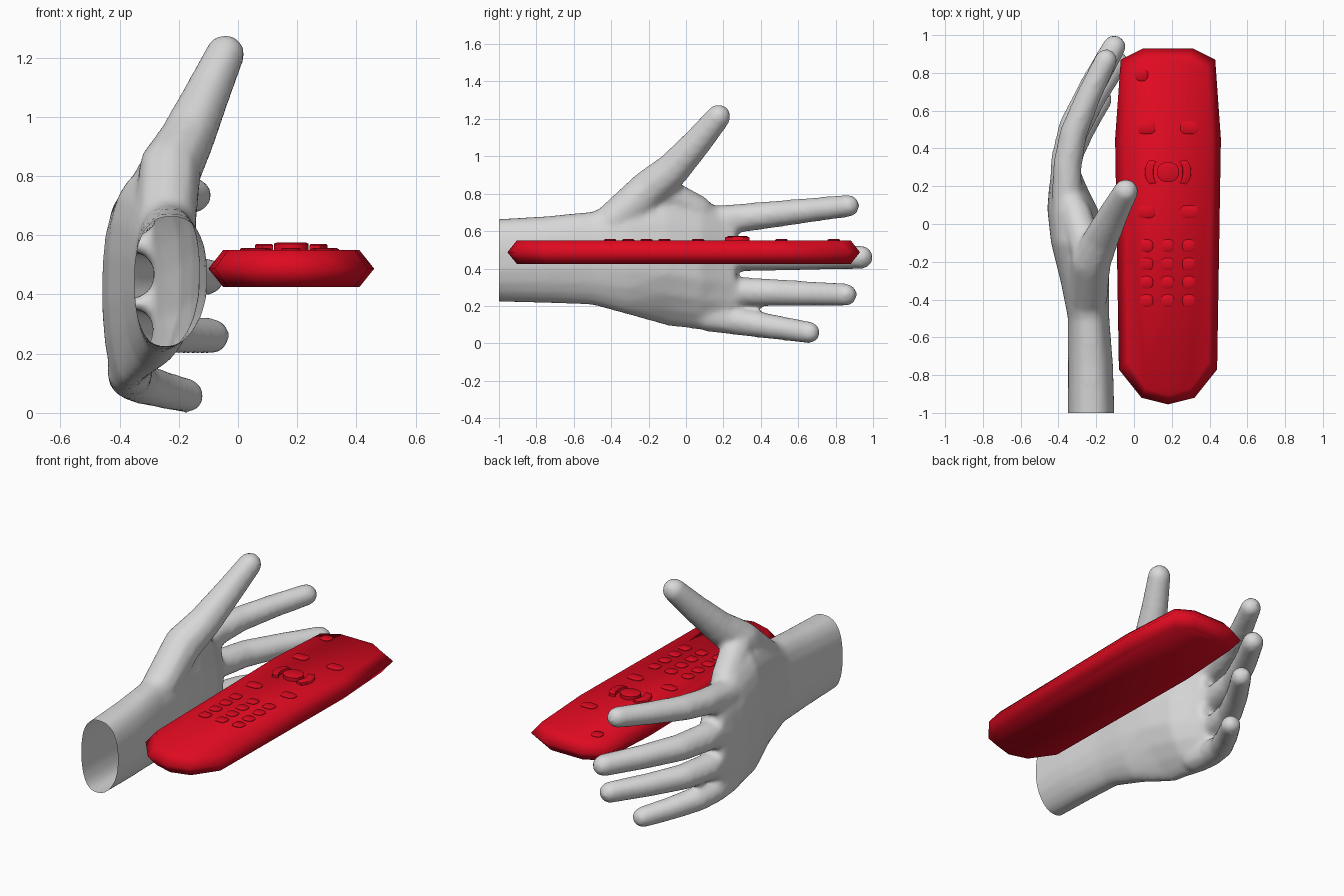
import bpy, bmesh, math
from mathutils import Vector

cube = bpy.data.objects.get("Cube")
if cube:
    bpy.data.objects.remove(cube, do_unlink=True)


def material(name, colour):
    m = bpy.data.materials.new(name)
    m.use_nodes = True
    m.diffuse_color = colour
    m.node_tree.nodes["Principled BSDF"].inputs["Base Color"].default_value = colour
    return m


red = material("remote red", (0.74, 0.003, 0.015, 1))
grey = material("hand grey", (0.69, 0.69, 0.69, 1))


def loft(bm, rings):
    """Closed skin over rings of equal point count."""
    loops = [[bm.verts.new(p) for p in ring] for ring in rings]
    n = len(loops[0])
    for a, b in zip(loops, loops[1:]):
        for i in range(n):
            bm.faces.new((a[i], a[(i + 1) % n], b[(i + 1) % n], b[i]))
    bm.faces.new(loops[0])
    bm.faces.new(loops[-1])


def finish(bm, name, mat, angle):
    bmesh.ops.recalc_face_normals(bm, faces=bm.faces[:])
    me = bpy.data.meshes.new(name)
    bm.to_mesh(me)
    bm.free()
    me.materials.append(mat)
    ob = bpy.data.objects.new(name, me)
    bpy.context.collection.objects.link(ob)
    smooth(ob, angle)
    return ob


def smooth(ob, angle):
    bpy.ops.object.select_all(action='DESELECT')
    ob.select_set(True)
    bpy.context.view_layer.objects.active = ob
    bpy.ops.object.shade_smooth_by_angle(angle=math.radians(angle))


def rounded(cx, cy, w, h, power, n=16):
    """Superellipse outline, w and h being half sizes."""
    pts = []
    for i in range(n):
        a = math.tau * (i + 0.5) / n
        c, s = math.cos(a), math.sin(a)
        pts.append((cx + w * math.copysign(abs(c) ** power, c),
                    cy + h * math.copysign(abs(s) ** power, s)))
    return pts


# Remote body: chamfered slab
half = [(0.13, 0.93), (0.25, 0.87), (0.28, 0.45), (0.26, -0.77), (0.14, -0.92)]
outline = [(0.18 + x, y) for x, y in half] + [(0.18, -0.955)] \
    + [(0.18 - x, y) for x, y in reversed(half)]


def inset(k):
    return [(0.18 + (x - 0.18) * (1 - k / 0.28), y * (1 - k / 0.95)) for x, y in outline]


bm = bmesh.new()
loft(bm, [[(x, y, z) for x, y in inset(k)]
          for k, z in ((0.05, 0.425), (0.0, 0.487), (0.05, 0.55))])
finish(bm, "remote_body", red, 120)


# Buttons: small domed prisms
def button(name, pts, top):
    cx = sum(p[0] for p in pts) / len(pts)
    cy = sum(p[1] for p in pts) / len(pts)
    bm = bmesh.new()
    loft(bm, [[(cx + (x - cx) * k, cy + (y - cy) * k, z) for x, y in pts]
              for k, z in ((1, 0.54), (1, top - 0.004), (0.85, top))])
    finish(bm, name, red, 50)


button("power_button", rounded(0.04, 0.79, 0.034, 0.034, 0.8), 0.557)
for y in (0.51, 0.065):
    for x in (0.065, 0.293):
        button("oval_button", rounded(x, y, 0.048, 0.034, 0.7), 0.557)
for row in range(4):
    for col in range(3):
        button("number_button",
               rounded(0.066 + col * 0.112, -0.115 - row * 0.097, 0.034, 0.033, 0.7), 0.557)
button("centre_button", rounded(0.18, 0.275, 0.06, 0.055, 1), 0.575)
for side in (-1, 1):
    arc = [math.radians(a) for a in range(-48, 49, 12)]
    pts = [(0.18 + side * 0.123 * math.cos(a) ** 0.6, 0.275 + 0.088 * math.sin(a)) for a in arc] \
        + [(0.18 + side * 0.078 * math.cos(a) ** 0.6, 0.275 + 0.078 * math.sin(a))
           for a in reversed(arc)]
    button("arrow_button", pts, 0.57)

# Hand: wrist and palm as one loft along y (y, back, front, low, high, lean of the low edge)
bm = bmesh.new()
palm = [(-1.1, -0.35, -0.10, 0.225, 0.66, 0.02), (-0.75, -0.35, -0.11, 0.215, 0.68, 0.02),
        (-0.5, -0.35, -0.13, 0.205, 0.705, 0.02), (-0.3, -0.39, -0.13, 0.15, 0.78, 0.03),
        (-0.1, -0.44, -0.15, 0.092, 0.82, 0.07), (0.08, -0.46, -0.19, 0.07, 0.765, 0.055),
        (0.2, -0.45, -0.25, 0.07, 0.725, 0.03), (0.27, -0.435, -0.28, 0.09, 0.69, 0.015)]
sections = []
for y, back, front, low, high, lean in palm:
    mid, wide, tall = (low + high) / 2, front - back, (high - low) / 2
    section = rounded((back + front) / 2, mid, wide / 2, tall, 0.8, 20)
    sections.append([(x - 2 * lean * (x - back) / wide * max(0, (mid - z) / tall) ** 2, y, z)
                     for x, z in section])
loft(bm, sections)

# Fingers and thumb: chains of hulls between balls (x, y, z, radius)
ball = bmesh.new()
bmesh.ops.create_icosphere(ball, subdivisions=2, radius=1)
directions = [v.co.copy() for v in ball.verts]
ball.free()


def chain(points):
    for a, b in zip(points, points[1:]):
        verts = [bm.verts.new(Vector(p[:3]) + d * p[3]) for p in (a, b) for d in directions]
        res = bmesh.ops.convex_hull(bm, input=verts)
        spare = {g for g in res["geom_interior"] + res["geom_unused"]
                 if isinstance(g, bmesh.types.BMVert)}
        bmesh.ops.delete(bm, geom=list(spare), context='VERTS')


def finger(base_z, tip_z, tip_x, tip_y, back, r):
    """Straight in side view, curling towards the palm side near the tip."""
    steps = ((0.0, 0.0, 1.25), (0.25, 0.01, 1.17), (0.48, 0.16, 1.1), (0.75, 0.56, 1.0), (1, 1, 0.92))
    chain([(back + (tip_x - back) * bend, 0.12 + (tip_y - 0.12) * t,
            base_z + (tip_z - base_z) * t, r * k) for t, bend, k in steps])


finger(0.65, 0.735, -0.148, 0.868, -0.355, 0.067)
finger(0.467, 0.46, -0.105, 0.938, -0.365, 0.07)
finger(0.282, 0.26, -0.088, 0.855, -0.365, 0.067)
finger(0.142, 0.058, -0.172, 0.66, -0.365, 0.065)
chain([(-0.24, -0.38, 0.66, 0.105), (-0.23, -0.2, 0.82, 0.11), (-0.175, -0.08, 0.92, 0.096),
       (-0.105, 0.06, 1.075, 0.08), (-0.043, 0.174, 1.213, 0.068)])
# Web between thumb and palm
chain([(-0.24, -0.17, 0.83, 0.09), (-0.31, 0.06, 0.71, 0.085)])
hand = finish(bm, "hand", grey, 60)

# Fuse into one skin, then open the wrist end
remesh = hand.modifiers.new("fuse", 'REMESH')
remesh.mode = 'VOXEL'
remesh.voxel_size = 0.016
relax = hand.modifiers.new("relax", 'SMOOTH')
relax.factor = 0.5
relax.iterations = 8
skin = bpy.data.meshes.new_from_object(hand.evaluated_get(bpy.context.evaluated_depsgraph_get()))
hand.modifiers.clear()
bm = bmesh.new()
bm.from_mesh(skin)
bmesh.ops.bisect_plane(bm, geom=bm.verts[:] + bm.edges[:] + bm.faces[:],
                       plane_co=(0, -1, 0), plane_no=(0, -1, 0), clear_outer=True)
bm.to_mesh(skin)
bm.free()
hand.data = skin
if not skin.materials:
    skin.materials.append(grey)
smooth(hand, 60)
